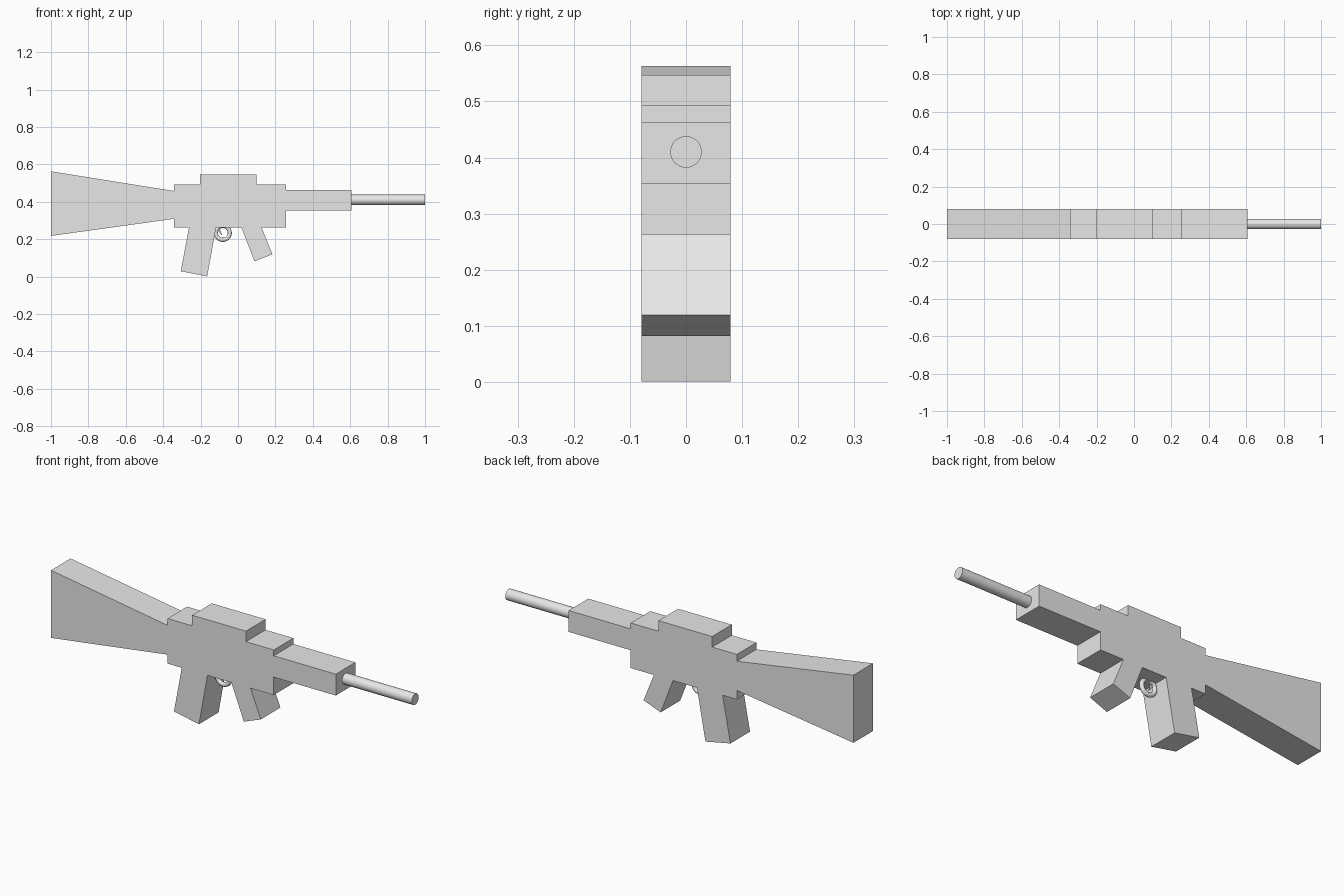
import bpy, bmesh, math
from mathutils import Vector

cube = bpy.data.objects.get("Cube")
if cube:
    bpy.data.objects.remove(cube, do_unlink=True)

grey = bpy.data.materials.new("light_grey")
grey.use_nodes = True
grey.diffuse_color = (0.8, 0.8, 0.8, 1)
grey.node_tree.nodes["Principled BSDF"].inputs["Base Color"].default_value = (0.8, 0.8, 0.8, 1)

HALF = 0.079


def finish(name, smooth=False):
    obj = bpy.context.object
    obj.name = name
    obj.data.materials.append(grey)
    if smooth:
        bpy.ops.object.shade_smooth_by_angle(angle=math.radians(40))
    return obj


def slab(name, outline, half):
    """Extrude an x-z outline across y."""
    bm = bmesh.new()
    face = bm.faces.new([bm.verts.new((x, -half, z)) for x, z in outline])
    ext = bmesh.ops.extrude_face_region(bm, geom=[face])
    moved = [v for v in ext["geom"] if isinstance(v, bmesh.types.BMVert)]
    bmesh.ops.translate(bm, verts=moved, vec=Vector((0, 2 * half, 0)))
    bmesh.ops.recalc_face_normals(bm, faces=bm.faces)
    mesh = bpy.data.meshes.new(name)
    bm.to_mesh(mesh)
    bm.free()
    obj = bpy.data.objects.new(name, mesh)
    bpy.context.collection.objects.link(obj)
    bpy.context.view_layer.objects.active = obj
    return finish(name)


# Outline sections, running clockwise from the stock
stock = [(-0.342, 0.309), (-1, 0.218), (-1, 0.563), (-0.342, 0.458)]
receiver_top = [(-0.342, 0.493), (-0.203, 0.493), (-0.203, 0.547),
                (0.1, 0.547), (0.1, 0.493), (0.257, 0.493)]
fore_end = [(0.257, 0.463), (0.607, 0.463), (0.607, 0.354), (0.257, 0.354)]
magazine = [(0.257, 0.263), (0.126, 0.263), (0.184, 0.119), (0.088, 0.082), (0.018, 0.263)]
grip = [(-0.117, 0.263), (-0.165, 0.001), (-0.306, 0.029), (-0.262, 0.263), (-0.342, 0.263)]
slab("body", stock + receiver_top + fore_end + magazine + grip, HALF)

# Barrel
bpy.ops.mesh.primitive_cylinder_add(vertices=32, radius=0.028, depth=0.41,
                                    location=(0.795, 0, 0.41),
                                    rotation=(0, math.pi / 2, 0))
finish("barrel", True)

# Trigger guard ring, its upper part sunk into the body
bpy.ops.mesh.primitive_torus_add(major_radius=0.037, minor_radius=0.011,
                                 major_segments=40, minor_segments=12,
                                 location=(-0.081, 0, 0.234),
                                 rotation=(math.pi / 2, 0, 0))
finish("trigger_guard", True)

# Trigger
slab("trigger", [(-0.108, 0.268), (-0.1, 0.235), (-0.088, 0.222),
                 (-0.084, 0.226), (-0.093, 0.238), (-0.098, 0.268)], 0.006)
